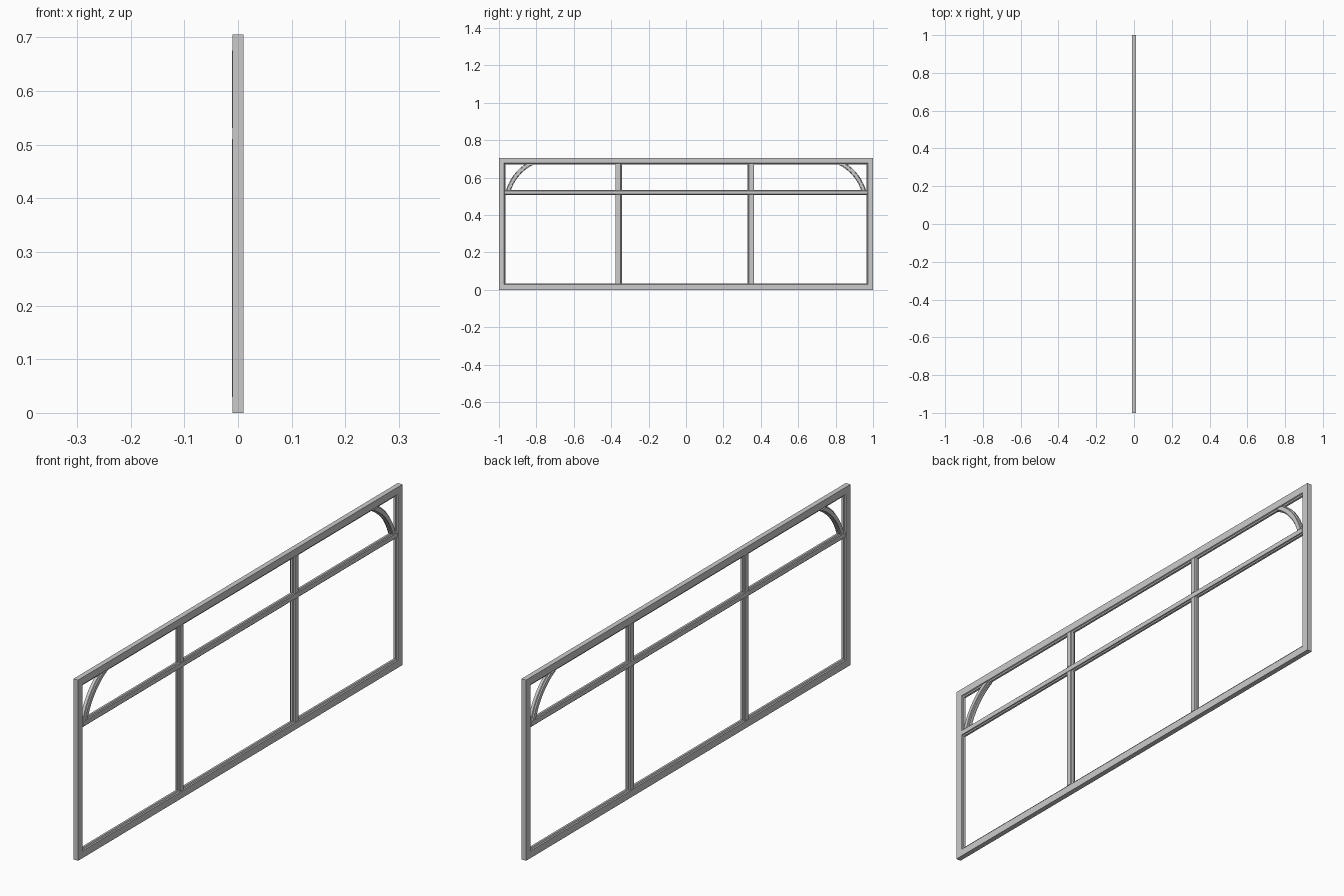
import bpy, bmesh
from math import asin, sin, cos

if "Cube" in bpy.data.objects:
    bpy.data.objects.remove(bpy.data.objects["Cube"])

H = 0.705            # overall height
FW = 0.035           # outer frame width
Z_LO, Z_HI = 0.506, 0.535   # transom edges


def loft(name, rings, closed=False):
    """Skin a list of equal-sized rings of points into a solid."""
    bm = bmesh.new()
    vs = [[bm.verts.new(p) for p in ring] for ring in rings]
    n = len(vs[0])
    pairs = list(zip(vs, vs[1:])) + ([(vs[-1], vs[0])] if closed else [])
    for a, b in pairs:
        for i in range(n):
            j = (i + 1) % n
            bm.faces.new((a[i], a[j], b[j], b[i]))
    if not closed:
        bm.faces.new(vs[0])
        bm.faces.new(vs[-1])
    bmesh.ops.recalc_face_normals(bm, faces=bm.faces)
    me = bpy.data.meshes.new(name)
    bm.to_mesh(me)
    bm.free()
    ob = bpy.data.objects.new(name, me)
    bpy.context.collection.objects.link(ob)
    return ob


def moulding(half, back=-0.01, front=0.01):
    """Stepped glazing-bar section as (across, depth) pairs."""
    side = [(half * 0.62, front), (half * 0.7, 0.006), (half, 0.004),
            (half, -0.004), (half * 0.7, -0.006), (half * 0.62, back)]
    return side + [(-w, x) for w, x in reversed(side)]


# Outer frame: moulded section mitred round the four corners
section = [(0, -0.01), (0, 0.01), (FW - 0.007, 0.01), (FW - 0.005, 0.006),
           (FW, 0.004), (FW, -0.004), (FW - 0.005, -0.006), (FW - 0.007, -0.01)]
corners = [(-1, -1), (1, -1), (1, 1), (-1, 1)]
loft("outer_frame",
     [[(x, sy * (1 - d), H / 2 + sz * (H / 2 - d)) for d, x in section]
      for sy, sz in corners], closed=True)

# Horizontal transom
zc = (Z_LO + Z_HI) / 2
loft("transom", [[(x, y, zc + w) for w, x in moulding((Z_HI - Z_LO) / 2)]
                 for y in (-0.97, 0.97)])

# Vertical mullions, split by the transom
for side, yc in (("left", -0.36), ("right", 0.347)):
    for part, z0, z1 in (("lower", FW - 0.005, Z_LO + 0.004),
                         ("upper", Z_HI - 0.004, H - FW + 0.005)):
        loft(f"{part}_mullion_{side}",
             [[(x, yc + w, z) for w, x in moulding(0.0175, -0.011)]
              for z in (z0, z1)])

# Curved corner braces, trimmed level with the transom and the head
CY, CZ, R, N = 0.71, 0.455, 0.2515, 16
for side, s in (("left", -1), ("right", 1)):
    rings = []
    for i in range(N + 1):
        ring = []
        for w, x in moulding(0.0125, -0.011):
            r = R + w
            a0 = asin((Z_HI - 0.004 - CZ) / r)
            a1 = asin((H - FW + 0.003 - CZ) / r)
            a = a0 + (a1 - a0) * i / N
            ring.append((x, s * (CY + r * cos(a)), CZ + r * sin(a)))
        rings.append(ring)
    ob = loft(f"corner_arch_{side}", rings)
    bpy.ops.object.select_all(action='DESELECT')
    ob.select_set(True)
    bpy.context.view_layer.objects.active = ob
    bpy.ops.object.shade_smooth_by_angle(angle=0.5)
